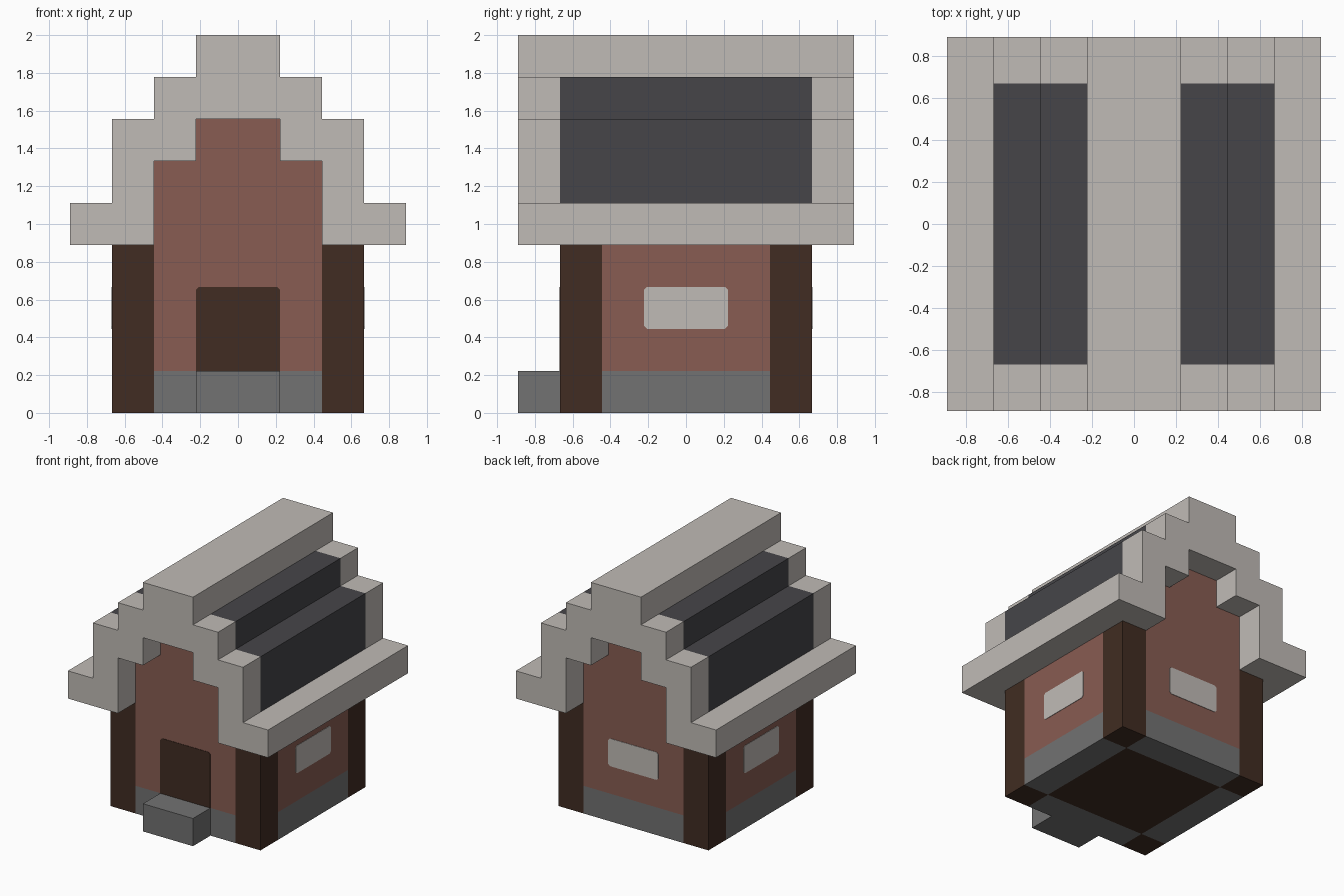
import bpy, bmesh
from mathutils import Vector, Matrix
from math import pi

cube = bpy.data.objects.get("Cube")
if cube:
    bpy.data.objects.remove(cube, do_unlink=True)

U = 2 / 9  # one building block


def material(name, rgb):
    linear = [((c / 255 + 0.055) / 1.055) ** 2.4 for c in rgb]
    m = bpy.data.materials.new(name)
    m.use_nodes = True
    m.diffuse_color = (*linear, 1)
    m.node_tree.nodes["Principled BSDF"].inputs["Base Color"].default_value = (*linear, 1)
    return m


TRIM = material("pale_trim", (192, 187, 182))
ROOF = material("charcoal_roof", (70, 69, 73))
BRICK = material("red_brick", (136, 92, 82))
WOOD = material("dark_wood", (65, 44, 34))
STONE = material("grey_stone", (114, 114, 114))


def prism(name, profile, y0, y1, mat, turn=0):
    """Extrude an x-z profile from y0 to y1, then turn it about z."""
    bm = bmesh.new()
    face = bm.faces.new([bm.verts.new((x, y0, z)) for x, z in profile])
    new = bmesh.ops.extrude_face_region(bm, geom=[face])["geom"]
    moved = [v for v in new if isinstance(v, bmesh.types.BMVert)]
    bmesh.ops.translate(bm, verts=moved, vec=Vector((0, y1 - y0, 0)))
    bmesh.ops.recalc_face_normals(bm, faces=bm.faces)
    bm.transform(Matrix.Rotation(turn, 4, "Z") @ Matrix.Scale(U, 4))
    mesh = bpy.data.meshes.new(name)
    bm.to_mesh(mesh)
    bm.free()
    mesh.materials.append(mat)
    obj = bpy.data.objects.new(name, mesh)
    bpy.context.collection.objects.link(obj)
    return obj


def box(name, x, y, z, mat, turn=0):
    corners = [(x[0], z[0]), (x[1], z[0]), (x[1], z[1]), (x[0], z[1])]
    return prism(name, corners, y[0], y[1], mat, turn)


def mirrored(half):
    return half + [(-x, z) for x, z in reversed(half)]


# Floor, corner posts and front step
box("floor", (-2, 2), (-2, 2), (0, 1), WOOD)
for side, sx in (("left", 1), ("right", -1)):
    for end, sy in (("front", -1), ("back", 1)):
        box(f"{end}_{side}_post", sorted((2 * sx, 3 * sx)),
            sorted((2 * sy, 3 * sy)), (0, 4), WOOD)
box("front_step", (-1, 1), (-4, -3), (0, 1), STONE)

# Four sides: footing, wall, and a door or window with clipped corners
c = 0.07
gable = mirrored([(2, 1), (2, 6), (1, 6), (1, 7)])
window = mirrored([(1 - c, 2), (1, 2 + c), (1, 3 - c), (1 - c, 3)])
door = mirrored([(1, 1), (1, 3 - c), (1 - c, 3)])
sides = (("front", 0), ("left", pi / 2), ("back", pi), ("right", -pi / 2))
for side, turn in sides:
    box(f"{side}_footing", (-2, 2), (-3, -2), (0, 1), STONE, turn)
    if side in ("front", "back"):
        prism(f"{side}_wall", gable, -3, -2, BRICK, turn)
    else:
        box(f"{side}_wall", (-2, 2), (-3, -2), (1, 4), BRICK, turn)
    if side == "front":
        prism("door", door, -3.015, -2.99, WOOD)
    else:
        prism(f"{side}_window", window, -3.015, -2.99, TRIM, turn)

# Stepped roof shell with matching gable trims
outer = [(3, 4), (3, 7), (2, 7), (2, 8)]
inner = [(2, 4), (2, 6), (1, 6), (1, 7)]
arch = mirrored(outer) + [(x, z) for x, z in reversed(mirrored(inner))]
prism("roof", arch, -3, 3, ROOF)
prism("front_gable_trim", arch, -4, -3, TRIM)
prism("back_gable_trim", arch, 3, 4, TRIM)

# Ridge and eaves run the whole length
box("ridge", (-1, 1), (-4, 4), (8, 9), TRIM)
box("left_eave", (3, 4), (-4, 4), (4, 5), TRIM)
box("right_eave", (-4, -3), (-4, 4), (4, 5), TRIM)
